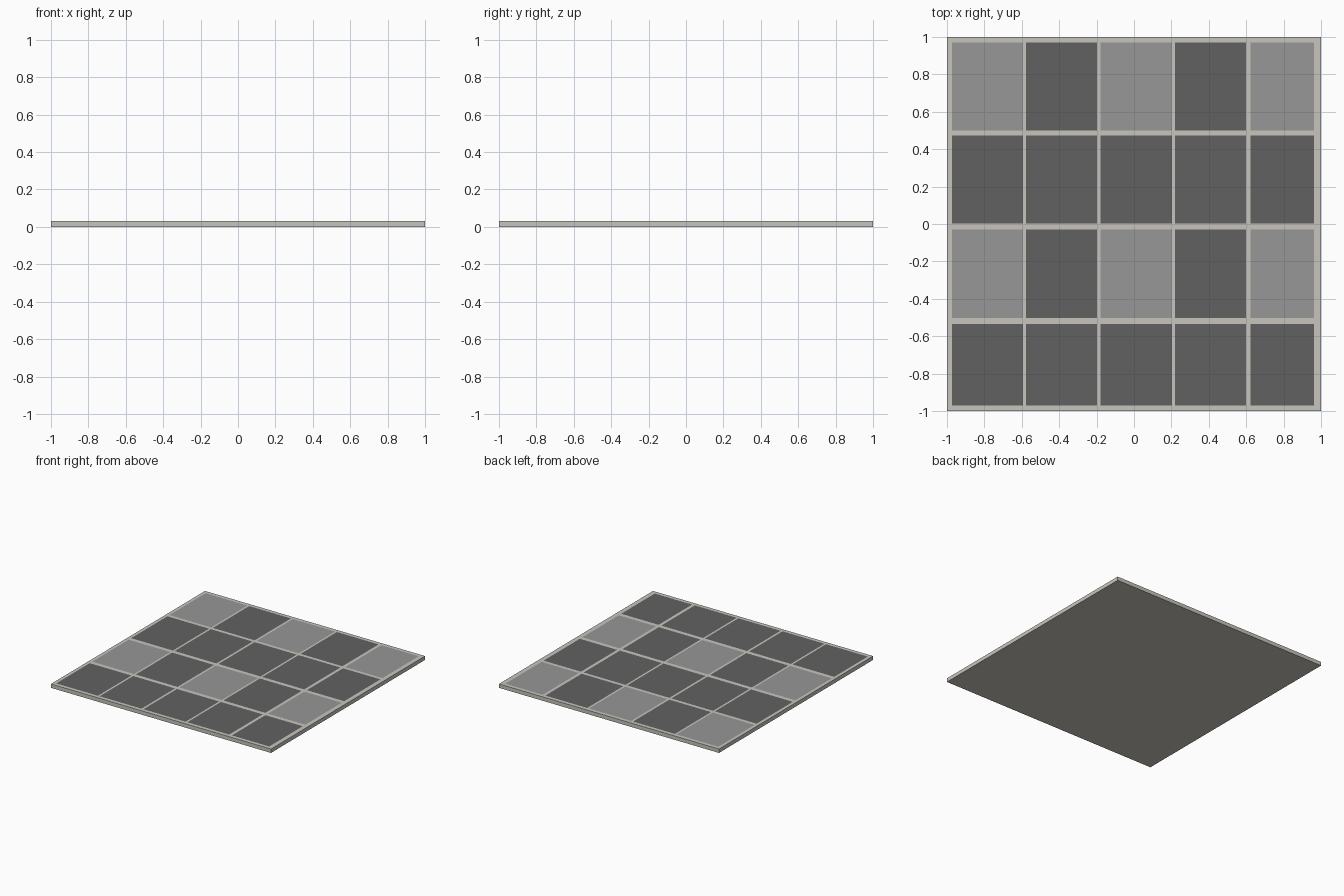
import bpy, bmesh

if "Cube" in bpy.data.objects:
    bpy.data.objects.remove(bpy.data.objects["Cube"])

def material(name, rgb):
    m = bpy.data.materials.new(name)
    m.diffuse_color = (*rgb, 1)
    m.use_nodes = True
    m.node_tree.nodes["Principled BSDF"].inputs["Base Color"].default_value = m.diffuse_color
    return m

grout = material("pale stone grout", (0.58, 0.56, 0.51))
dark = material("dark grey tile", (0.12, 0.12, 0.12))
light = material("light grey tile", (0.31, 0.31, 0.31))

# cut lines: pairs are the start and end of each tile
xs = [-1, -.973, -.594, -.578, -.198, -.18, .203, .219, .599, .624, .963, 1]
ys = [-1, -.97, -.535, -.502, -.03, .003, .473, .50, .97, 1]
THICK = 0.032

# slab top as a grid, tiles coloured by row and column, then sides and underside
bm = bmesh.new()
grid = [[bm.verts.new((x, y, THICK)) for x in xs] for y in ys]
for j in range(len(ys) - 1):
    for i in range(len(xs) - 1):
        f = bm.faces.new((grid[j][i], grid[j][i + 1], grid[j + 1][i + 1], grid[j + 1][i]))
        if i % 2 and j % 2:
            col, row = i // 2, j // 2
            f.material_index = 2 if row % 2 and col % 2 == 0 else 1
rim = [e for e in bm.edges if e.is_boundary]
ext = bmesh.ops.extrude_edge_only(bm, edges=rim)["geom"]
for v in ext:
    if isinstance(v, bmesh.types.BMVert):
        v.co.z = 0
bmesh.ops.contextual_create(bm, geom=[e for e in ext if isinstance(e, bmesh.types.BMEdge)
                                      and e.is_boundary])
for f in bm.faces:
    if f.calc_center_median().z < THICK - 0.001:
        f.material_index = 0
bmesh.ops.recalc_face_normals(bm, faces=bm.faces)

mesh = bpy.data.meshes.new("tiled_floor")
bm.to_mesh(mesh)
bm.free()
for m in (grout, dark, light):
    mesh.materials.append(m)
floor = bpy.data.objects.new("tiled_floor", mesh)
bpy.context.collection.objects.link(floor)
